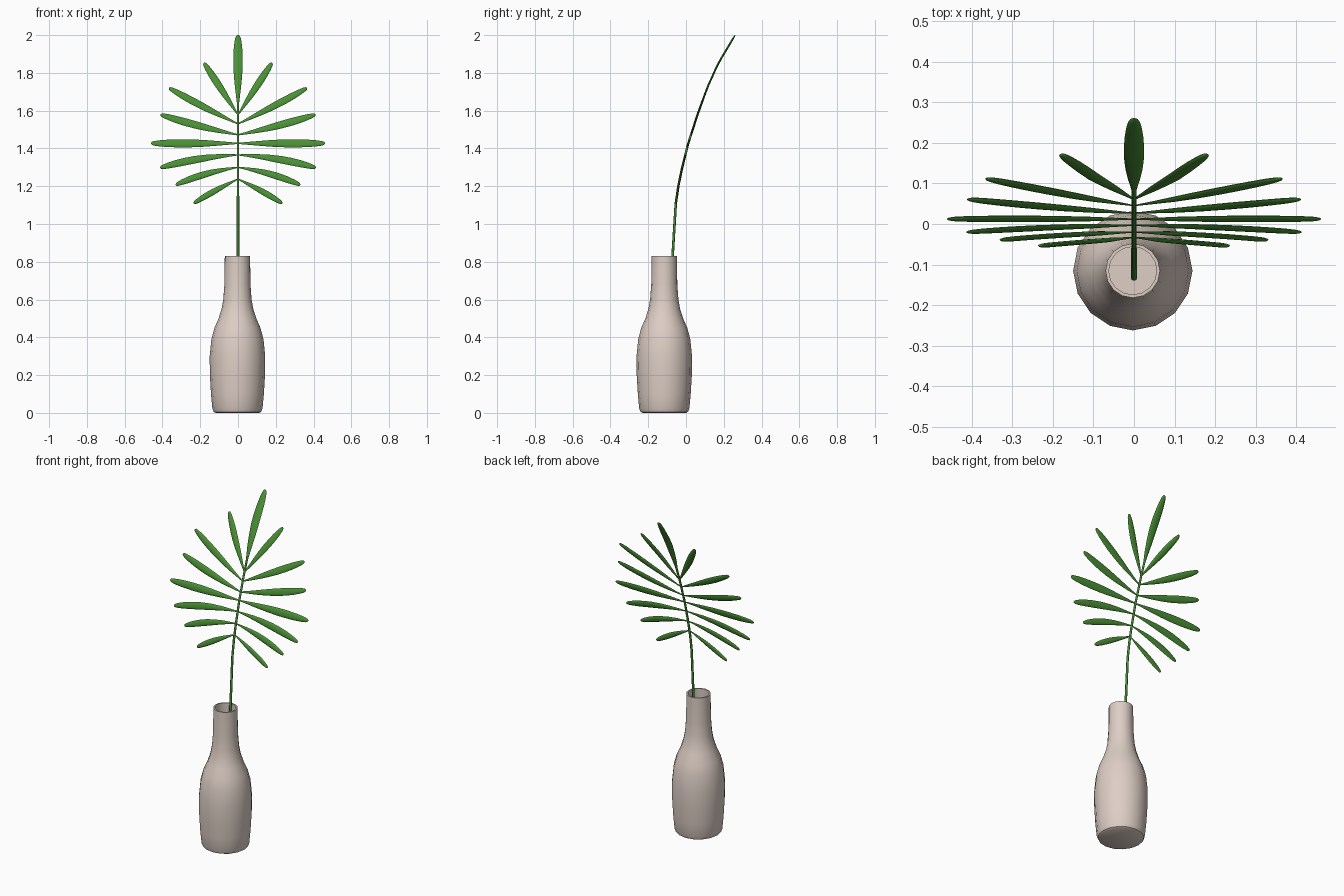
import bpy, bmesh, math
from mathutils import Vector

if "Cube" in bpy.data.objects:
    bpy.data.objects.remove(bpy.data.objects["Cube"])


def material(name, rgb):
    m = bpy.data.materials.new(name)
    m.diffuse_color = (*rgb, 1)
    m.use_nodes = True
    m.node_tree.nodes["Principled BSDF"].inputs["Base Color"].default_value = m.diffuse_color
    return m


GREEN = material("leaf green", (0.068, 0.28, 0.035))
CLAY = material("pale clay", (0.73, 0.62, 0.56))

# side curve of the whole frond: (z, y)
CURVE = [(0.06, -0.132), (0.45, -0.097), (0.83, -0.071), (1.109, -0.054),
         (1.204, -0.04), (1.295, -0.021), (1.427, 0.012), (1.576, 0.06),
         (1.72, 0.112), (1.85, 0.17), (2.0, 0.26)]


def bend(z):
    for (z0, y0), (z1, y1) in zip(CURVE, CURVE[1:]):
        if z <= z1:
            break
    return y0 + (y1 - y0) * (z - z0) / (z1 - z0)


def loft(name, rings, mat, angle):
    """Join closed rings of points into a capped smooth solid."""
    bm = bmesh.new()
    loops = [[bm.verts.new(p) for p in ring] for ring in rings]
    n = len(loops[0])
    for a, b in zip(loops, loops[1:]):
        for i in range(n):
            j = (i + 1) % n
            bm.faces.new((a[i], a[j], b[j], b[i]))
    bm.faces.new(loops[0])
    bm.faces.new(loops[-1])
    bmesh.ops.recalc_face_normals(bm, faces=bm.faces)
    me = bpy.data.meshes.new(name)
    bm.to_mesh(me)
    bm.free()
    me.materials.append(mat)
    ob = bpy.data.objects.new(name, me)
    bpy.context.collection.objects.link(ob)
    bpy.ops.object.select_all(action='DESELECT')
    ob.select_set(True)
    bpy.context.view_layer.objects.active = ob
    bpy.ops.object.shade_smooth_by_angle(angle=math.radians(angle))
    return ob


def circle(c, r, n):
    return [Vector(c) + Vector((r * math.cos(2 * math.pi * i / n),
                                r * math.sin(2 * math.pi * i / n), 0)) for i in range(n)]


# vase: outer wall up, then inner wall down to the floor
outer = [(0.115, 0), (0.126, 0.006), (0.133, 0.025), (0.14, 0.1), (0.146, 0.2),
         (0.147, 0.3), (0.138, 0.39), (0.122, 0.45), (0.1, 0.5), (0.084, 0.55),
         (0.075, 0.6), (0.069, 0.68), (0.067, 0.83)]
inner = [(r - 0.008, max(z, 0.03)) for r, z in reversed(outer[3:])] + [(0.12, 0.03)]
loft("vase", [circle((-0.003, -0.115, z), r, 16) for r, z in outer + inner], CLAY, 40)

# stem
stem_z = [z for z, _ in CURVE if z < 1.6] + [1.66]
loft("stem", [circle((0, bend(z), z), 0.008 - 0.002 * z / 1.66, 8) for z in stem_z],
     GREEN, 50)

# leaflet outline: (position along leaf, share of full width)
SHAPE = [(0, 0.15), (0.12, 0.36), (0.25, 0.6), (0.4, 0.84), (0.55, 0.98), (0.68, 1),
         (0.8, 0.92), (0.9, 0.76), (0.96, 0.58), (0.99, 0.38), (1, 0.15)]


def leaflet(name, z0, tip, width, bow):
    base, end = Vector((0, z0)), Vector(tip)
    d = (end - base).normalized()
    side = Vector((-d.y, d.x))
    up = side if side.y >= 0 else -side
    rings = []
    for t, w in SHAPE:
        c = base.lerp(end, t) + up * bow * 4 * t * (1 - t)
        thick = 0.0055 * min(1, w * 1.5)
        ring = []
        for i in range(10):
            a = 2 * math.pi * i / 10
            p = c + side * (width / 2 * w * math.cos(a))
            slope = (bend(p.y + 0.03) - bend(p.y - 0.03)) / 0.06
            normal = Vector((0, 1, -slope)).normalized()
            ring.append(Vector((p.x, bend(p.y), p.y)) + normal * thick * math.sin(a))
        rings.append(ring)
    loft(name, rings, GREEN, 60)


# leaflet pairs: base z, tip x, tip z, width, bow
PAIRS = [(1.238, 0.235, 1.109, 0.032, 0.004), (1.3, 0.33, 1.207, 0.036, 0.012),
         (1.366, 0.412, 1.298, 0.04, 0.012), (1.427, 0.46, 1.427, 0.043, 0),
         (1.472, 0.41, 1.579, 0.04, -0.006), (1.53, 0.365, 1.72, 0.038, -0.004),
         (1.578, 0.18, 1.853, 0.038, 0)]
for k, (z0, x, z1, w, bow) in enumerate(PAIRS, 1):
    for s, label in ((1, "right"), (-1, "left")):
        leaflet(f"leaflet_{label}_{k}", z0, (s * x, z1), w, bow)
leaflet("leaflet_top", 1.62, (0, 2.0), 0.05, 0)
